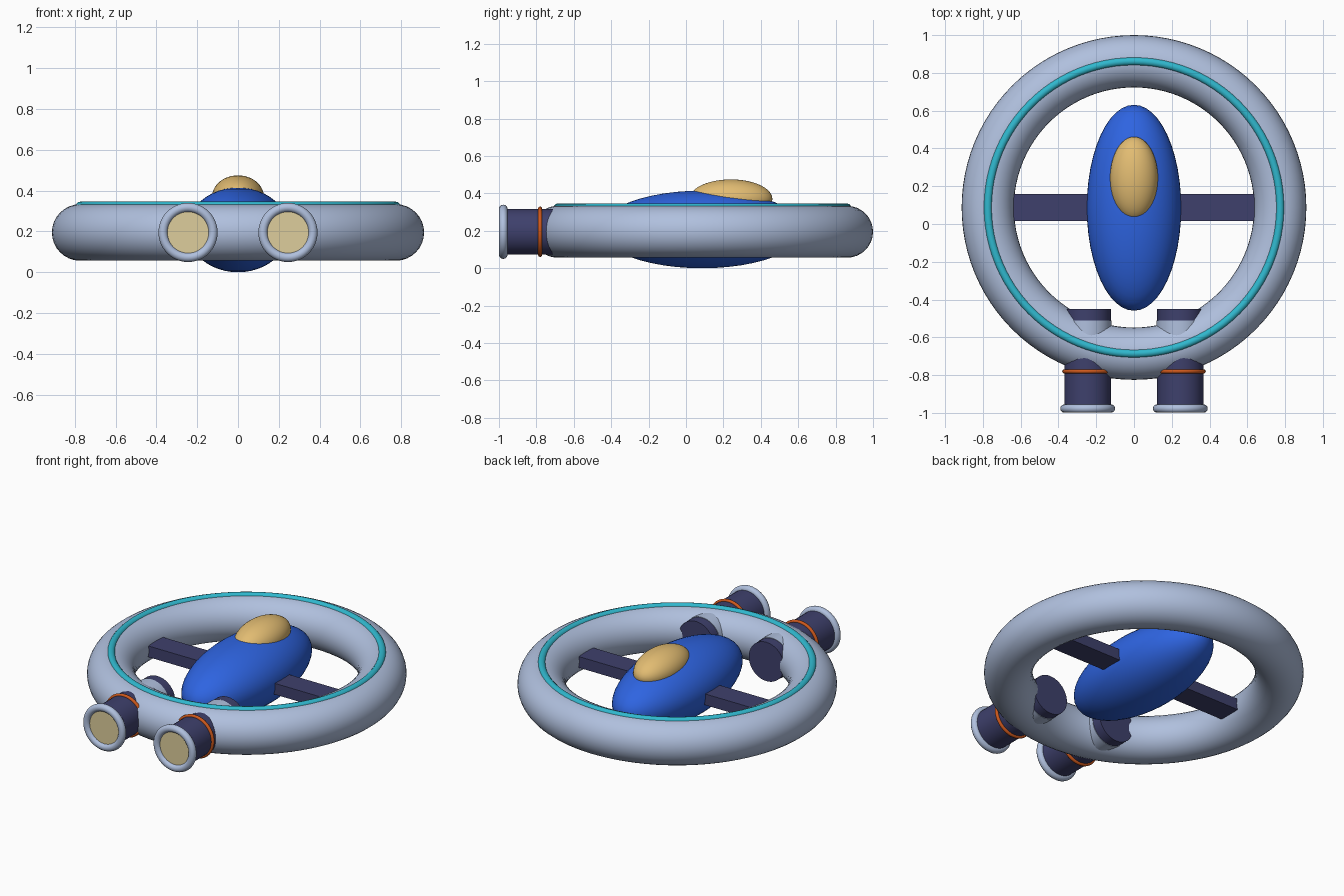
import bpy, math

if "Cube" in bpy.data.objects:
    bpy.data.objects.remove(bpy.data.objects["Cube"])

def srgb(r, g, b):
    f = lambda c: c / 12.92 if c <= 0.04045 else ((c + 0.055) / 1.055) ** 2.4
    return tuple(f(c / 255) for c in (r, g, b)) + (1,)

def mat(name, *rgb):
    m = bpy.data.materials.new(name)
    m.diffuse_color = srgb(*rgb)
    m.use_nodes = True
    m.node_tree.nodes["Principled BSDF"].inputs["Base Color"].default_value = m.diffuse_color
    return m

HULL = mat("pale_steel", 176, 192, 222)
BLUE = mat("royal_blue", 46, 100, 225)
NAVY = mat("dark_navy", 62, 64, 108)
GOLD = mat("gold", 226, 188, 114)
CREAM = mat("cream", 222, 206, 156)
TEAL = mat("teal", 48, 184, 206)
ORANGE = mat("burnt_orange", 205, 88, 28)

def finish(name, m, smooth=True):
    o = bpy.context.object
    o.name = name
    o.data.materials.append(m)
    if smooth:
        bpy.ops.object.transform_apply(location=False, rotation=True, scale=True)
        bpy.ops.object.shade_smooth_by_angle(angle=math.radians(40))
    return o

def torus(name, m, loc, R, r, rot=(0, 0, 0), n=64, k=12):
    bpy.ops.mesh.primitive_torus_add(major_radius=R, minor_radius=r, major_segments=n,
                                     minor_segments=k, location=loc, rotation=rot)
    return finish(name, m)

def ellipsoid(name, m, loc, size):
    bpy.ops.mesh.primitive_uv_sphere_add(segments=48, ring_count=24, location=loc)
    bpy.context.object.scale = size
    return finish(name, m)

def cylinder(name, m, x, y0, y1, r):
    bpy.ops.mesh.primitive_cylinder_add(vertices=40, radius=r, depth=abs(y1 - y0),
                                        location=(x, (y0 + y1) / 2, CZ), rotation=FACE)
    return finish(name, m)

CY, CZ = 0.0875, 0.195
FACE = (math.pi / 2, 0, 0)

# ring hull and its glowing trim
torus("ring_hull", HULL, (0, CY, CZ), 0.774, 0.1385, n=96, k=32)
torus("ring_trim", TEAL, (0, CY, 0.324), 0.774, 0.022, n=96, k=12)

# central body, canopy and cross spar
ellipsoid("body", BLUE, (0, 0.086, 0.2075), (0.25, 0.545, 0.2075))
ellipsoid("canopy", GOLD, (0, 0.24, 0.37), (0.127, 0.222, 0.105))
bpy.ops.mesh.primitive_cube_add(size=1, location=(0, CY, 0.19))
bpy.context.object.scale = (1.28, 0.145, 0.07)
finish("cross_spar", NAVY)

# twin engines through the front of the ring
for side, x in (("left", -0.245), ("right", 0.245)):
    cylinder(side + "_engine", NAVY, x, -0.45, -0.972, 0.1225)
    cylinder(side + "_engine_sleeve", HULL, x, -0.51, -0.68, 0.1255)
    cylinder(side + "_engine_lens", CREAM, x, -0.97, -0.982, 0.108)
    torus(side + "_engine_lip", HULL, (x, -0.977, CZ), 0.1225, 0.0225, FACE, 48, 14)
    torus(side + "_engine_band", ORANGE, (x, -0.78, CZ), 0.124, 0.011, FACE, 48, 10)
